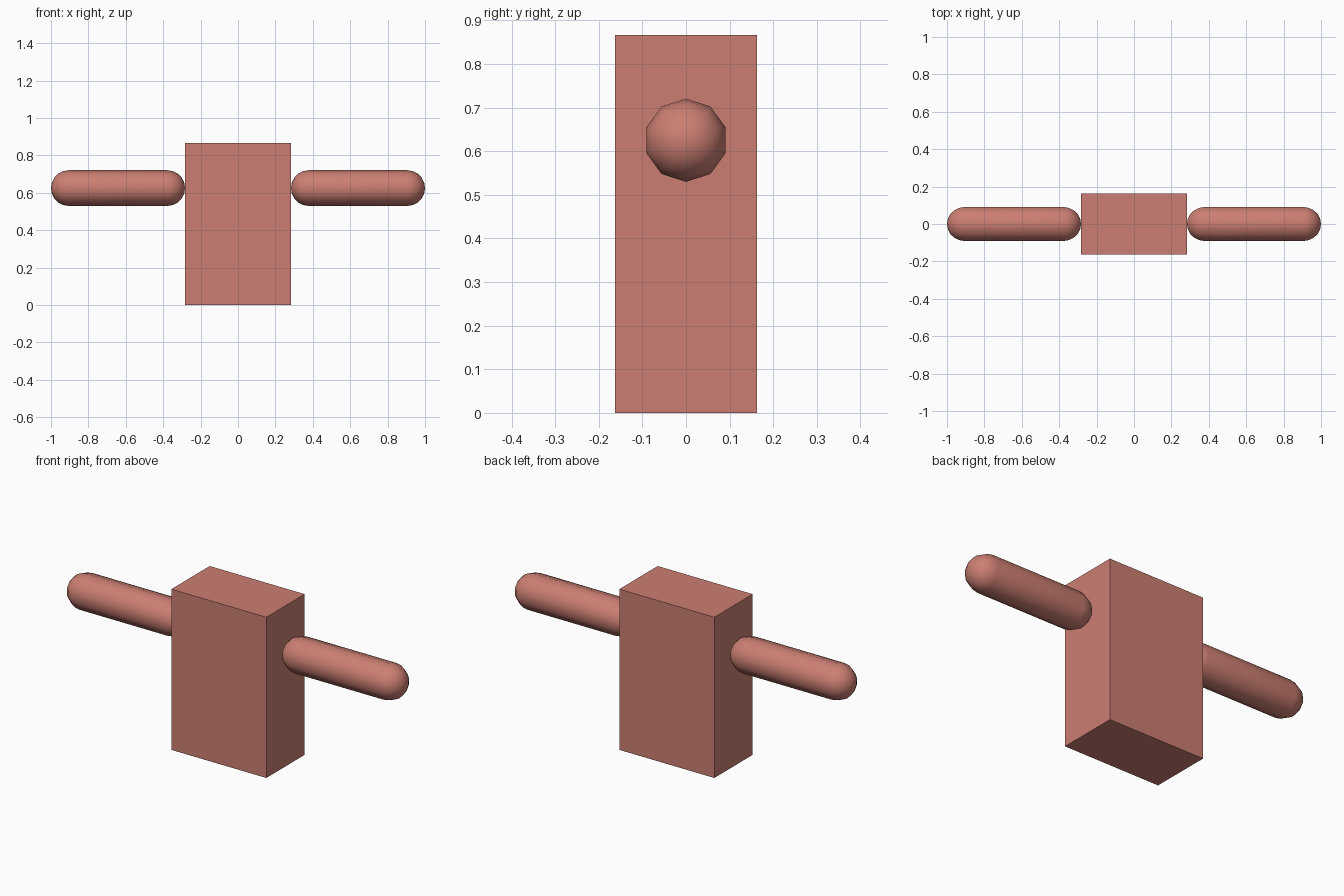
import bpy, bmesh
from math import sin, cos, pi
from mathutils import Vector, Matrix

if "Cube" in bpy.data.objects:
    bpy.data.objects.remove(bpy.data.objects["Cube"])

HALF_W, HALF_D, HEIGHT = 0.283, 0.163, 0.866
RADIUS, ARM_Z, SIDES, CAP_STEPS = 0.0955, 0.625, 10, 5

mat = bpy.data.materials.new("clay_red")
mat.diffuse_color = (0.60, 0.21, 0.17, 1)
mat.use_nodes = True
mat.node_tree.nodes["Principled BSDF"].inputs["Base Color"].default_value = mat.diffuse_color


def add_object(name, bm, smooth):
    bmesh.ops.recalc_face_normals(bm, faces=bm.faces[:])
    for f in bm.faces:
        f.smooth = smooth
    mesh = bpy.data.meshes.new(name)
    bm.to_mesh(mesh)
    bm.free()
    mesh.materials.append(mat)
    obj = bpy.data.objects.new(name, mesh)
    bpy.context.collection.objects.link(obj)
    return obj


def add_arm(name, side):
    # Capsule: half-round profile spun about the x axis
    bm = bmesh.new()
    inner, outer = HALF_W + RADIUS, 1.0 - RADIUS
    arc = [i * pi / 2 / CAP_STEPS for i in range(CAP_STEPS + 1)]
    profile = [(inner - RADIUS * cos(a), RADIUS * sin(a)) for a in arc]
    profile += [(outer + RADIUS * cos(a), RADIUS * sin(a)) for a in reversed(arc)]
    verts = [bm.verts.new((side * x, 0, r)) for x, r in profile]
    edges = [bm.edges.new(pair) for pair in zip(verts, verts[1:])]
    bmesh.ops.spin(bm, geom=verts + edges, cent=(0, 0, 0), axis=(1, 0, 0),
                   angle=2 * pi, steps=SIDES)
    bmesh.ops.remove_doubles(bm, verts=bm.verts[:], dist=1e-4)
    add_object(name, bm, True).location.z = ARM_Z


# Torso block
bm = bmesh.new()
bmesh.ops.create_cube(bm, size=1, matrix=Matrix.Translation((0, 0, HEIGHT / 2))
                      @ Matrix.Diagonal((2 * HALF_W, 2 * HALF_D, HEIGHT, 1)))
add_object("torso", bm, False)

# Outstretched arms
for name, side in (("left_arm", -1), ("right_arm", 1)):
    add_arm(name, side)
